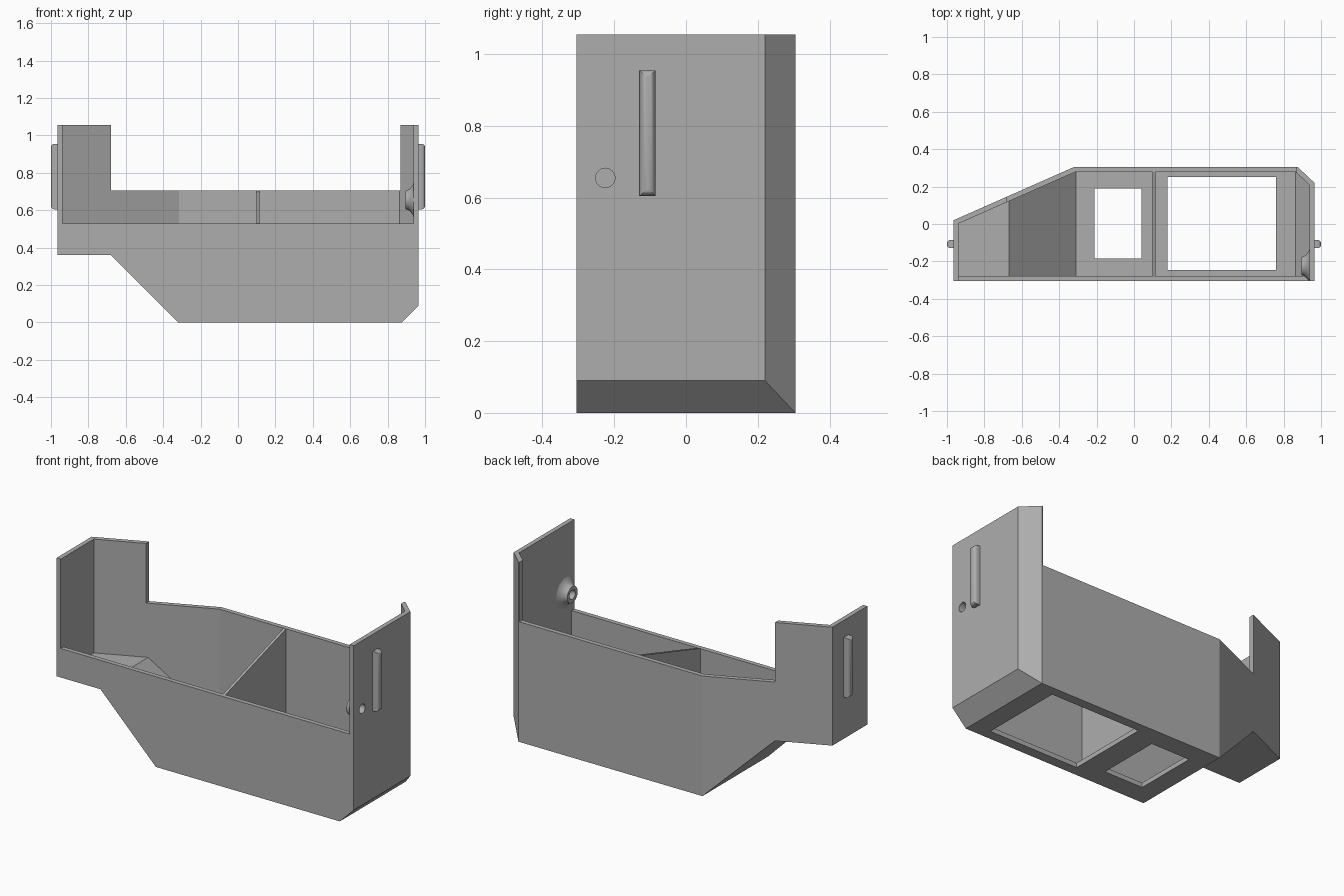
import bpy, bmesh, math
from mathutils import Vector

if "Cube" in bpy.data.objects:
    bpy.data.objects.remove(bpy.data.objects["Cube"])

grey = bpy.data.materials.new("plain grey")
grey.use_nodes = True
GREY = (0.42, 0.42, 0.42, 1)
grey.diffuse_color = GREY
grey.node_tree.nodes["Principled BSDF"].inputs["Base Color"].default_value = GREY

WALL = 0.027


def finish(name, bm):
    bmesh.ops.recalc_face_normals(bm, faces=bm.faces)
    mesh = bpy.data.meshes.new(name)
    bm.to_mesh(mesh)
    bm.free()
    mesh.materials.append(grey)
    ob = bpy.data.objects.new(name, mesh)
    bpy.context.collection.objects.link(ob)
    return ob


def prism(name, points, axis, lo, hi):
    """Extrude a 2D outline along one axis from lo to hi."""
    def place(p, d):
        v = list(p)
        v.insert(axis, d)
        return v
    bm = bmesh.new()
    face = bm.faces.new([bm.verts.new(place(p, lo)) for p in points])
    ext = bmesh.ops.extrude_face_region(bm, geom=[face])
    move = Vector(place((0, 0), hi - lo))
    verts = [g for g in ext["geom"] if isinstance(g, bmesh.types.BMVert)]
    bmesh.ops.translate(bm, verts=verts, vec=move)
    return finish(name, bm)


def box(name, x, y, z):
    return prism(name, [(x[0], y[0]), (x[1], y[0]), (x[1], y[1]), (x[0], y[1])], 2, *z)


def inset(points, t):
    """Offset a counter-clockwise outline inwards with mitred corners."""
    out = []
    for i, p in enumerate(points):
        a, b, c = Vector(points[i - 1]), Vector(p), Vector(points[(i + 1) % len(points)])
        n1 = Vector((a.y - b.y, b.x - a.x)).normalized()
        n2 = Vector((b.y - c.y, c.x - b.x)).normalized()
        out.append(b + (n1 + n2) * t / (1 + n1.dot(n2)))
    return out


def boolean(ob, other, operation):
    mod = ob.modifiers.new("cut", 'BOOLEAN')
    mod.operation, mod.object, mod.solver = operation, other, 'EXACT'
    bpy.context.view_layer.update()
    result = bpy.data.meshes.new_from_object(
        ob.evaluated_get(bpy.context.evaluated_depsgraph_get()))
    ob.modifiers.clear()
    ob.data = result
    bpy.data.objects.remove(other)


# Plan and side outlines shared by the outside and the cavity
plan = [(-0.965, -0.305), (0.965, -0.305), (0.965, 0.22), (0.875, 0.305),
        (-0.32, 0.305), (-0.965, 0.02)]


def side(top):
    return [(-0.965, 0.36), (-0.68, 0.36), (-0.32, 0), (0.875, 0),
            (0.965, 0.09), (0.965, top), (-0.965, top)]


# Hollow shell
shell = prism("tray_shell", side(1.055), 1, -0.5, 0.5)
boolean(shell, prism("plan_cutter", plan, 2, -0.2, 1.5), 'INTERSECT')
cavity = prism("cavity", inset(side(1.4), WALL), 1, -0.5, 0.5)
boolean(cavity, prism("cavity_plan", inset(plan, WALL), 2, -0.2, 1.5), 'INTERSECT')
boolean(shell, cavity, 'DIFFERENCE')

# Open front, lowered back wall and two floor windows
for x, y, z in [((-0.938, 0.938), (-0.4, -0.27), (0.53, 1.5)),
                ((-0.68, 0.868), (-0.1, 0.4), (0.705, 1.5)),
                ((-0.21, 0.04), (-0.185, 0.19), (-0.1, 0.1)),
                ((0.18, 0.76), (-0.245, 0.25), (-0.1, 0.1))]:
    boolean(shell, box("cutter", x, y, z), 'DIFFERENCE')

# Screw hole through the side wall
HOLE_Y, HOLE_Z, HOLE_R = -0.225, 0.655, 0.027
ring = [(HOLE_Y + HOLE_R * math.cos(math.tau * i / 32),
         HOLE_Z + HOLE_R * math.sin(math.tau * i / 32)) for i in range(32)]
boolean(shell, prism("hole_cutter", ring, 0, 0.9, 1.1), 'DIFFERENCE')

# Sloping divider between the two compartments
prism("divider", [(-0.285, 0.015), (0.285, 0.015), (0.285, 0.705), (-0.285, 0.53)],
      0, 0.10, 0.116)

# Flared boss around the screw hole
bm = bmesh.new()
profile = [(0.94, HOLE_R), (0.895, HOLE_R), (0.895, 0.048), (0.906, 0.052),
           (0.92, 0.061), (0.932, 0.076), (0.94, 0.094)]
loop = [bm.verts.new((x, HOLE_Y, HOLE_Z + r)) for x, r in profile]
edges = [bm.edges.new((loop[i - 1], loop[i])) for i in range(len(loop))]
bmesh.ops.spin(bm, geom=loop + edges, cent=(0, HOLE_Y, HOLE_Z), axis=(1, 0, 0),
               angle=math.tau, steps=32)
bmesh.ops.remove_doubles(bm, verts=bm.verts, dist=0.0005)
for v in bm.verts:
    v.co.y = max(v.co.y, -0.304)
boss = finish("screw_boss", bm)

# Rounded rib on each outer side
ribs = []
for name, s in (("left_rib", 1), ("right_rib", -1)):
    bm = bmesh.new()
    bmesh.ops.create_cube(bm, size=1)
    for v in bm.verts:
        v.co = (s * (1.0 if v.co.x * s > 0 else 0.955),
                -0.107 + v.co.y * 0.044, 0.78 + v.co.z * 0.35)
    outer = [e for e in bm.edges if all(abs(v.co.x) > 0.99 for v in e.verts)]
    bmesh.ops.bevel(bm, geom=outer, offset=0.019, segments=5, profile=0.5,
                    affect='EDGES')
    ribs.append(finish(name, bm))

# Smooth the round parts, keeping sharp edges
bpy.ops.object.select_all(action='DESELECT')
for ob in ribs + [boss]:
    ob.select_set(True)
    bpy.context.view_layer.objects.active = ob
bpy.ops.object.shade_smooth_by_angle(angle=math.radians(35))
